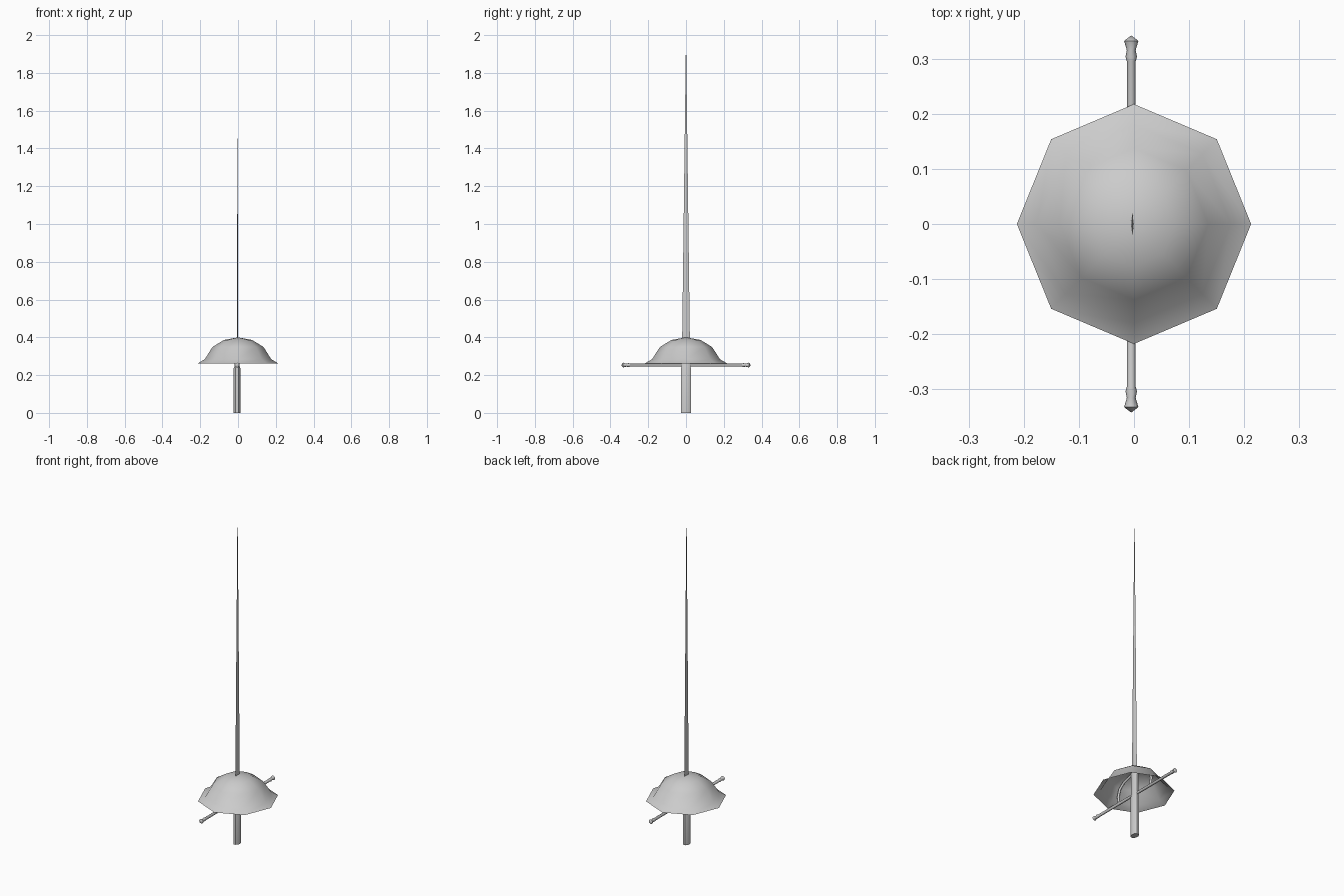
import bpy, bmesh
from math import cos, sin, pi, radians
from mathutils import Vector, Matrix

if "Cube" in bpy.data.objects:
    bpy.data.objects.remove(bpy.data.objects["Cube"])

X = -0.005  # slight sideways offset of the hilt


def loft(name, rings, sides, matrix=Matrix(), cap=True, angle=None, phase=0.0):
    """Loft elliptical rings (rx, ry, z); zero radius makes a point."""
    bm = bmesh.new()
    loops = []
    for rx, ry, z in rings:
        if rx == 0:
            loops.append([bm.verts.new((0, 0, z))])
        else:
            loops.append([bm.verts.new((rx * cos(phase + 2 * pi * i / sides),
                                        ry * sin(phase + 2 * pi * i / sides), z))
                          for i in range(sides)])
    for a, b in zip(loops, loops[1:]):
        for i in range(sides):
            j = (i + 1) % sides
            quad = [a[i % len(a)], a[j % len(a)], b[j % len(b)], b[i % len(b)]]
            bm.faces.new(list(dict.fromkeys(quad)))
    if cap:
        for loop in (loops[0], loops[-1]):
            if len(loop) > 2:
                bm.faces.new(loop)
    bm.transform(matrix)
    bmesh.ops.recalc_face_normals(bm, faces=bm.faces)
    mesh = bpy.data.meshes.new(name)
    bm.to_mesh(mesh)
    bm.free()
    ob = bpy.data.objects.new(name, mesh)
    bpy.context.collection.objects.link(ob)
    if angle:
        bpy.ops.object.select_all(action='DESELECT')
        ob.select_set(True)
        bpy.context.view_layer.objects.active = ob
        bpy.ops.object.shade_smooth_by_angle(angle=radians(angle))
    return ob


# Eight-sided cup guard, an open thin shell with a flared rim
loft("cup_guard", [(0.213, 0.218, 0.262), (0.176, 0.18, 0.284), (0.135, 0.138, 0.349),
                   (0.075, 0.077, 0.386), (0, 0, 0.4)], 8, cap=False, angle=80)

# Thin diamond-section blade
loft("blade", [(0.003, 0.023, 0.26), (0.0028, 0.02, 0.42), (0, 0, 2.0)], 4,
     Matrix.Translation((-0.003, 0, 0)))

# Oval grip, narrowing to a collar that runs up into the cup
loft("grip", [(0.0195, 0.028, 0), (0.0195, 0.028, 0.236), (0.015, 0.026, 0.246),
              (0.015, 0.026, 0.388)], 8, Matrix.Translation((X, 0, 0)),
     angle=50, phase=pi / 8)

# Crossbar with a small knob at each end
half = [(0.008, 0.296), (0.0105, 0.304), (0.008, 0.316), (0.013, 0.333), (0, 0.343)]
profile = [(r, -y) for r, y in reversed(half)] + half
loft("crossbar", [(r, r, y) for r, y in profile], 8,
     Matrix.Translation((X, 0, 0.253)) @ Matrix.Rotation(-pi / 2, 4, 'X'), angle=50)

# Curved arms from the crossbar up under the cup
for side, label in ((1, "back"), (-1, "front")):
    curve = bpy.data.curves.new(label + "_guard_arm", 'CURVE')
    curve.dimensions = '3D'
    curve.bevel_depth = 0.007
    curve.bevel_resolution = 1
    path = [(0.128, 0.253), (0.136, 0.295), (0.124, 0.337), (0.09, 0.364), (0.02, 0.384)]
    spline = curve.splines.new('POLY')
    spline.points.add(len(path) - 1)
    for p, (y, z) in zip(spline.points, path):
        p.co = (X, side * y, z, 1)
    spline.use_smooth = True
    bpy.context.collection.objects.link(bpy.data.objects.new(label + "_guard_arm", curve))
